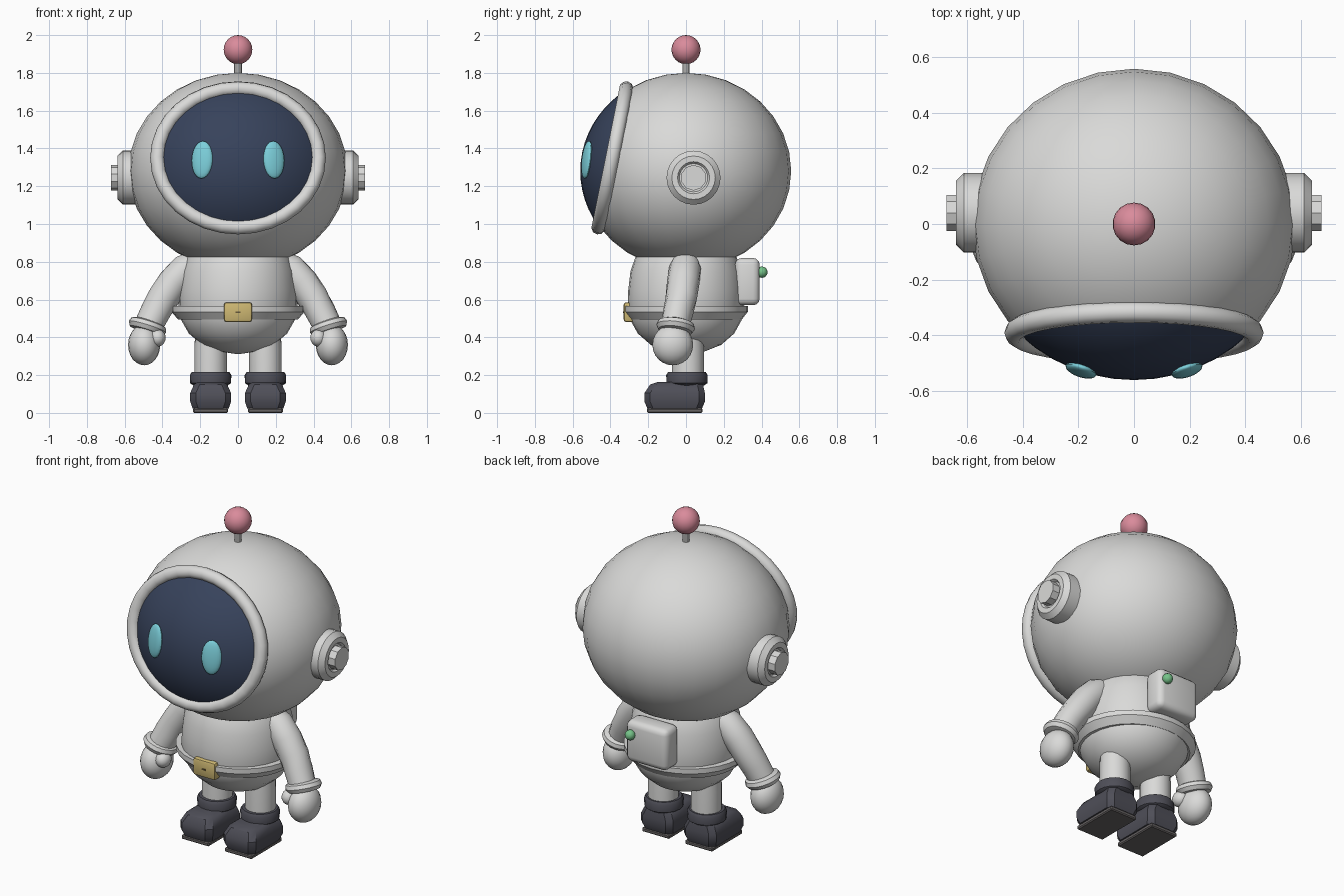
import bpy, bmesh, math
from mathutils import Vector, Matrix, Euler

if "Cube" in bpy.data.objects:
    bpy.data.objects.remove(bpy.data.objects["Cube"])


def material(name, rgb):
    m = bpy.data.materials.new(name)
    m.diffuse_color = (*rgb, 1)
    m.use_nodes = True
    m.node_tree.nodes["Principled BSDF"].inputs["Base Color"].default_value = m.diffuse_color
    return m


WHITE = material("suit white", (0.70, 0.70, 0.69))
NAVY = material("visor navy", (0.038, 0.055, 0.105))
CYAN = material("eye cyan", (0.20, 0.62, 0.70))
PINK = material("antenna pink", (0.70, 0.26, 0.33))
GOLD = material("buckle gold", (0.62, 0.48, 0.17))
SLOT = material("slot brown", (0.14, 0.10, 0.04))
BOOT = material("boot charcoal", (0.078, 0.078, 0.098))
SOLE = material("sole grey", (0.14, 0.13, 0.13))
GREEN = material("button green", (0.18, 0.55, 0.25))


def finish(bm, name, mat, angle=35):
    bmesh.ops.recalc_face_normals(bm, faces=bm.faces)
    me = bpy.data.meshes.new(name)
    bm.to_mesh(me)
    bm.free()
    me.materials.append(mat)
    ob = bpy.data.objects.new(name, me)
    bpy.context.collection.objects.link(ob)
    bpy.ops.object.select_all(action='DESELECT')
    ob.select_set(True)
    bpy.context.view_layer.objects.active = ob
    bpy.ops.object.shade_smooth_by_angle(angle=math.radians(angle))
    return ob


def place(loc, direction=(0, 0, 1)):
    """Matrix turning local z towards direction, then moving to loc."""
    q = Vector((0, 0, 1)).rotation_difference(Vector(direction).normalized())
    return Matrix.Translation(loc) @ q.to_matrix().to_4x4()


def ball(name, mat, loc, radii, rot=(0, 0, 0), seg=20, rings=12):
    bm = bmesh.new()
    m = Matrix.LocRotScale(Vector(loc), Euler(rot), Vector(radii))
    bmesh.ops.create_uvsphere(bm, u_segments=seg, v_segments=rings, radius=1, matrix=m)
    return finish(bm, name, mat)


def box(name, mat, loc, size, bevel=0.0, seg=2):
    bm = bmesh.new()
    m = Matrix.Translation(loc) @ Matrix.Diagonal((*size, 1))
    bmesh.ops.create_cube(bm, size=1, matrix=m)
    if bevel:
        bmesh.ops.bevel(bm, geom=bm.edges[:], offset=bevel, segments=seg,
                        profile=0.5, affect='EDGES')
    return finish(bm, name, mat)


def loft(bm, rings, caps=True):
    """Skin a list of equal vertex rings, closing both ends."""
    rows = [[bm.verts.new(p) for p in r] for r in rings]
    n = len(rows[0])
    for a, b in zip(rows, rows[1:]):
        for i in range(n):
            bm.faces.new((a[i], a[(i + 1) % n], b[(i + 1) % n], b[i]))
    if caps:
        bm.faces.new(rows[0])
        bm.faces.new(rows[-1])


def circle(r, z, n, sy=1.0):
    return [Vector((r * math.cos(k * math.tau / n), sy * r * math.sin(k * math.tau / n), z))
            for k in range(n)]


def lathe(name, mat, profile, matrix=Matrix(), n=24, sy=1.0, angle=35):
    """Revolve (radius, height) pairs about local z."""
    bm = bmesh.new()
    loft(bm, [[matrix @ p for p in circle(r, z, n, sy)] for r, z in profile])
    return finish(bm, name, mat, angle)


def tube(name, mat, path, n=16):
    """Skin round sections along (x, y, z, radius) stations."""
    pts = [Vector(p[:3]) for p in path]
    rings = []
    for i, p in enumerate(path):
        d = pts[min(i + 1, len(pts) - 1)] - pts[max(i - 1, 0)]
        rings.append([place(pts[i], d) @ c for c in circle(p[3], 0, n)])
    bm = bmesh.new()
    loft(bm, rings)
    return finish(bm, name, mat, 50)


# Helmet, with the visor as a cap of the same ellipsoid
HEAD = Vector((0, 0, 1.28))
RAD = Vector((0.58, 0.557, 0.52))
ball("helmet", WHITE, HEAD, RAD, seg=28, rings=16)

RIM = Vector((0, -0.39, 1.35))
TILT = math.radians(78.7)
normal = Vector((0, -math.sin(TILT), math.cos(TILT)))
bm = bmesh.new()
bmesh.ops.create_uvsphere(bm, u_segments=48, v_segments=32, radius=1,
                          matrix=Matrix.LocRotScale(HEAD, None, RAD * 1.005))
bmesh.ops.bisect_plane(bm, geom=bm.verts[:] + bm.edges[:] + bm.faces[:],
                       plane_co=RIM, plane_no=normal, clear_inner=True)
finish(bm, "visor", NAVY)

# Tilted visor rim
bm = bmesh.new()
turn = Matrix.Translation(RIM) @ Matrix.Rotation(TILT, 4, 'X')
rim_rings = []
for k in range(33):
    a = k * math.tau / 32
    rim_rings.append([turn @ Vector(((0.427 + p.x) * math.cos(a), (0.375 + p.x) * math.sin(a), p.y))
                      for p in circle(0.038, 0, 10)])
loft(bm, rim_rings, caps=False)
bmesh.ops.remove_doubles(bm, verts=bm.verts[:], dist=1e-5)
finish(bm, "visor_rim", WHITE, 60)

# Antenna
lathe("antenna_rod", WHITE, [(0.02, 1.76), (0.02, 1.87)], n=10)
ball("antenna_ball", PINK, (0, 0, 1.923), (0.077,) * 3, seg=18, rings=12)

# Torso and belt
lathe("torso", WHITE, [(0.24, 0.88), (0.275, 0.82), (0.30, 0.75), (0.312, 0.65), (0.315, 0.57),
                       (0.30, 0.49), (0.26, 0.42), (0.19, 0.36), (0.10, 0.325), (0.01, 0.312)],
      n=28, sy=0.98, angle=50)
lathe("belt", WHITE, [(0.29, 0.565), (0.352, 0.565), (0.352, 0.535), (0.318, 0.495), (0.28, 0.495)],
      n=28, sy=0.93, angle=25)
box("buckle", GOLD, (0, -0.30, 0.533), (0.15, 0.06, 0.105), 0.014)
box("buckle_slot", SLOT, (0, -0.331, 0.533), (0.024, 0.006, 0.008))

# Backpack with its button
box("backpack", WHITE, (0, 0.325, 0.695), (0.28, 0.13, 0.25), 0.035, 3)
ball("backpack_button", GREEN, (0.095, 0.402, 0.745), (0.03,) * 3, seg=12, rings=8)

for s, side in ((-1, "left"), (1, "right")):
    # Eye lying on the visor surface
    ball(f"{side}_eye", CYAN, (s * 0.19, -0.525, 1.34), (0.058, 0.022, 0.1),
         rot=(math.radians(-7), 0, s * math.radians(18)))

    # Ear pod and knob
    ear = place((0, 0.04, 1.245), (s, 0, 0))
    lathe(f"{side}_ear_pod", WHITE, [(0.143, 0.50), (0.143, 0.61), (0.115, 0.638), (0.085, 0.638),
                                     (0.075, 0.625)], ear, n=24, angle=25)
    lathe(f"{side}_ear_knob", WHITE, [(0.068, 0.6), (0.068, 0.672)], ear, n=10, angle=20)

    # Arm, cuff, hand and thumb
    tube(f"{side}_arm", WHITE, [(s * x, y, z, r) for x, y, z, r in (
        (0.21, 0.0, 0.80, 0.07), (0.275, -0.005, 0.76, 0.085), (0.34, -0.015, 0.69, 0.086),
        (0.395, -0.025, 0.61, 0.084), (0.435, -0.04, 0.54, 0.08), (0.48, -0.06, 0.45, 0.075))])
    wrist = place((s * 0.48, -0.055, 0.455), (s * -0.3, 0.12, 0.95))
    lathe(f"{side}_cuff", WHITE, [(0.07, -0.025), (0.09, -0.022), (0.103, 0.0), (0.096, 0.022),
                                  (0.07, 0.032)], wrist, n=20)
    ball(f"{side}_hand", WHITE, (s * 0.497, -0.07, 0.36), (0.085, 0.108, 0.108))
    ball(f"{side}_thumb", WHITE, (s * 0.425, -0.11, 0.397), (0.043, 0.05, 0.046), seg=14, rings=10)

    # Leg and boot
    x = s * 0.145
    lathe(f"{side}_leg", WHITE, [(0.086, 0.18), (0.086, 0.34), (0.08, 0.46)],
          Matrix.Translation((x, 0.01, 0)), n=18)
    lathe(f"{side}_boot_cuff", BOOT, [(0.09, 0.145), (0.108, 0.157), (0.11, 0.2), (0.10, 0.216),
                                      (0.08, 0.216)], Matrix.Translation((x, 0.005, 0)), n=20)
    bm = bmesh.new()
    levels = ((0.096, -0.205, 0.085, 0.024), (0.108, -0.22, 0.10, 0.06), (0.108, -0.22, 0.10, 0.105),
              (0.088, -0.19, 0.09, 0.15), (0.07, -0.15, 0.075, 0.163))
    c = 0.03
    loft(bm, [[(x + px, py, z) for px, py in (
        (-w + c, f), (w - c, f), (w, f + c), (w, b - c), (w - c, b), (-w + c, b), (-w, b - c),
        (-w, f + c))] for w, f, b, z in levels])
    finish(bm, f"{side}_boot", BOOT)
    box(f"{side}_sole", SOLE, (x, -0.06, 0.0125), (0.185, 0.295, 0.025), 0.006, 1)
